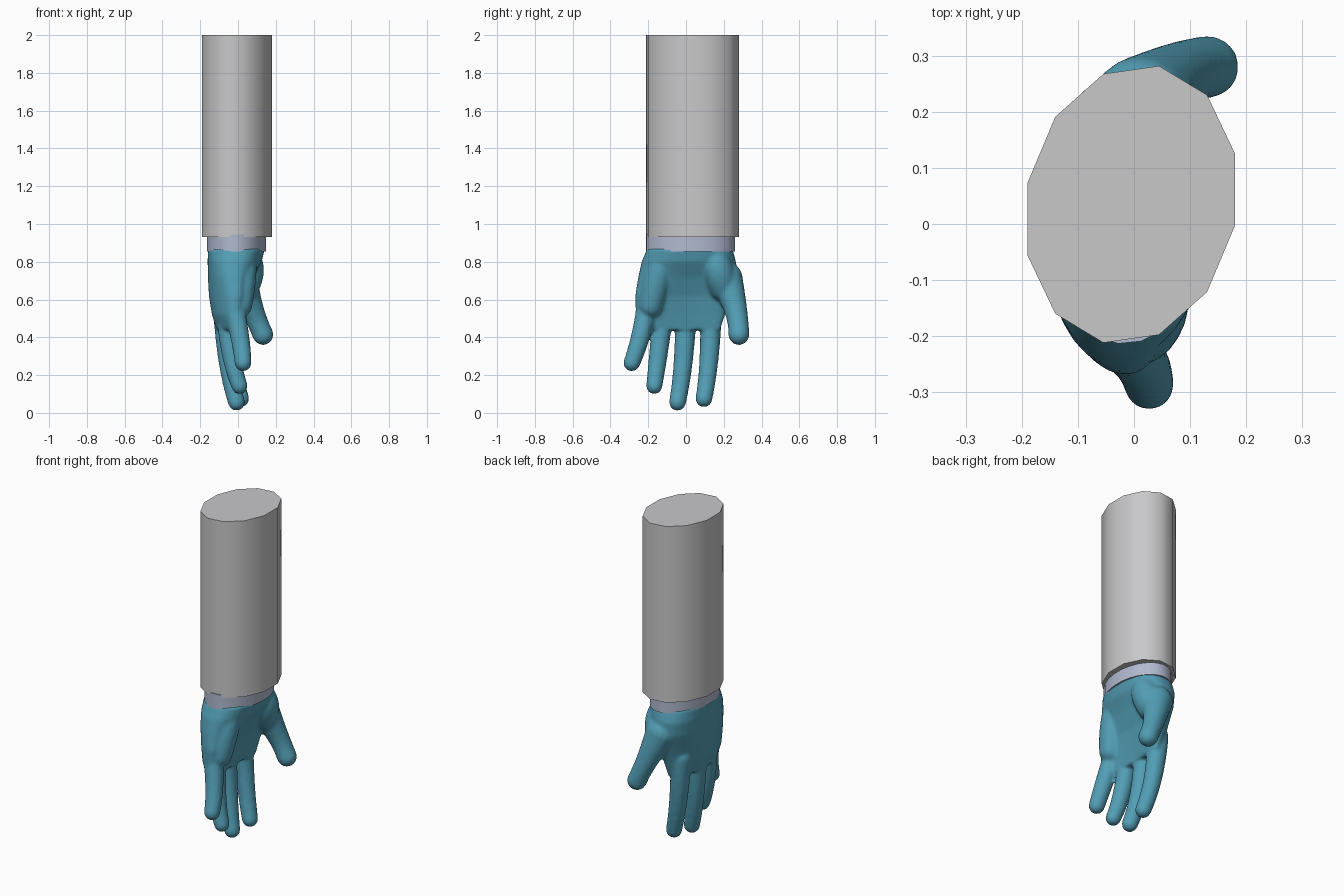
import bpy, bmesh, math
from mathutils import Vector

if "Cube" in bpy.data.objects:
    bpy.data.objects.remove(bpy.data.objects["Cube"])


def material(name, rgb):
    m = bpy.data.materials.new(name)
    m.diffuse_color = (*rgb, 1)
    m.use_nodes = True
    m.node_tree.nodes["Principled BSDF"].inputs["Base Color"].default_value = m.diffuse_color
    return m


SLEEVE = material("sleeve grey", (0.58, 0.58, 0.59))
CUFF = material("cuff pale blue", (0.44, 0.49, 0.63))
GLOVE = material("glove teal", (0.085, 0.34, 0.46))


def loft(bm, rings):
    """Skin a list of equal-sized point rings and close both ends."""
    loops = [[bm.verts.new(p) for p in r] for r in rings]
    n = len(loops[0])
    for a, b in zip(loops, loops[1:]):
        for i in range(n):
            j = (i + 1) % n
            bm.faces.new((a[i], a[j], b[j], b[i]))
    bm.faces.new(loops[0][::-1])
    bm.faces.new(loops[-1])


def oval(z, cx, cy, rx, ry, n, shear=0.0, arch=0.0, power=1.0):
    """Horizontal oval ring; shear skews it, arch bends its ends toward +x."""
    pts = []
    for i in range(n):
        a = math.tau * (i + 0.5) / n
        c, s = math.cos(a), math.sin(a)
        x = rx * math.copysign(abs(c) ** power, c)
        y = ry * math.copysign(abs(s) ** power, s)
        pts.append(Vector((cx + x + arch * (y / ry) ** 2, cy + y + shear * x, z)))
    return pts


def finger(bm, path, n=16, steps=8):
    """Round-ended tube through a quadratic curve of (x, y, z, radius)."""
    a, b, c = [Vector(p) for p in path]
    b = b * 2 - (a + c) / 2          # pass through the middle point
    curve = [a * (1 - t) ** 2 + b * 2 * t * (1 - t) + c * t * t
             for t in [i / steps for i in range(steps + 1)]]
    rings = []

    def ring(p, d, r):
        u = d.cross(Vector((0, 1, 0))).normalized()
        v = d.cross(u)
        rings.append([p + (u * math.cos(math.tau * k / n) + v * math.sin(math.tau * k / n)) * r
                      for k in range(n)])

    for i, p in enumerate(curve):
        d = (curve[min(i + 1, steps)] - curve[max(i - 1, 0)]).xyz.normalized()
        ends = range(-5, 0) if i == 0 else range(1, 6) if i == steps else []
        caps = [math.pi / 2 * e / 5.3 for e in ends]
        if i == steps:
            ring(p.xyz, d, p.w)
        for e in caps:
            ring(p.xyz + d * p.w * math.sin(e), d, p.w * math.cos(e))
        if i < steps:
            ring(p.xyz, d, p.w)
    loft(bm, rings)


def finish(bm, name, mat, angle):
    bmesh.ops.recalc_face_normals(bm, faces=bm.faces)
    me = bpy.data.meshes.new(name)
    bm.to_mesh(me)
    bm.free()
    me.materials.append(mat)
    ob = bpy.data.objects.new(name, me)
    bpy.context.collection.objects.link(ob)
    bpy.ops.object.select_all(action='DESELECT')
    ob.select_set(True)
    bpy.context.view_layer.objects.active = ob
    bpy.ops.object.shade_smooth_by_angle(angle=math.radians(angle))
    return ob


# Twelve-sided sleeve
bm = bmesh.new()
loft(bm, [oval(z, -0.005, 0.035, 0.1915, 0.248, 12, 0.143) for z in (0.93, 2.0)])
finish(bm, "sleeve", SLEEVE, 45)

# Cuff between sleeve and glove
bm = bmesh.new()
loft(bm, [oval(z, -0.008, 0.023, 0.158, 0.236, 24, 0.1) for z in (0.855, 0.945)])
finish(bm, "cuff", CUFF, 45)

# Glove: palm, pads, fingers and thumb fused into one surface
bm = bmesh.new()
palm = [  # z, cx, cy, rx, ry, arch
    (0.872, -0.008, 0.02, 0.152, 0.225, 0.0),
    (0.80, -0.018, 0.015, 0.143, 0.25, 0.0),
    (0.72, -0.04, 0.005, 0.12, 0.258, 0.02),
    (0.62, -0.06, -0.015, 0.095, 0.254, 0.05),
    (0.52, -0.065, -0.03, 0.074, 0.237, 0.05),
    (0.44, -0.062, -0.028, 0.052, 0.21, 0.045),
]
loft(bm, [oval(z, cx, cy, rx, ry, 32, 0.05, arch, 0.85) for z, cx, cy, rx, ry, arch in palm])
for path in (
    [(-0.02, -0.208, 0.55, 0.056), (0.012, -0.245, 0.39, 0.05), (0.027, -0.287, 0.265, 0.045)],    # little
    [(-0.06, -0.118, 0.55, 0.056), (-0.038, -0.145, 0.32, 0.05), (0.008, -0.168, 0.142, 0.043)],   # ring
    [(-0.075, 0.0, 0.55, 0.058), (-0.052, -0.015, 0.27, 0.051), (-0.008, -0.045, 0.056, 0.045)],   # middle
    [(-0.06, 0.132, 0.55, 0.06), (-0.035, 0.122, 0.29, 0.051), (0.014, 0.095, 0.075, 0.045)],      # index
    [(0.015, 0.21, 0.71, 0.092), (0.075, 0.262, 0.55, 0.062), (0.132, 0.28, 0.415, 0.056)],        # thumb
    [(0.055, 0.16, 0.8, 0.075), (0.055, 0.175, 0.74, 0.082), (0.035, 0.195, 0.67, 0.078)],         # thumb pad
    [(0.03, -0.13, 0.78, 0.07), (0.02, -0.16, 0.68, 0.073), (0.01, -0.185, 0.57, 0.066)],          # heel pad
):
    finger(bm, path)
glove = finish(bm, "glove", GLOVE, 180)
remesh = glove.modifiers.new("fuse", 'REMESH')
remesh.mode = 'VOXEL'
remesh.voxel_size = 0.009
remesh.use_smooth_shade = True
smooth = glove.modifiers.new("soften", 'SMOOTH')
smooth.factor = 0.5
smooth.iterations = 8
